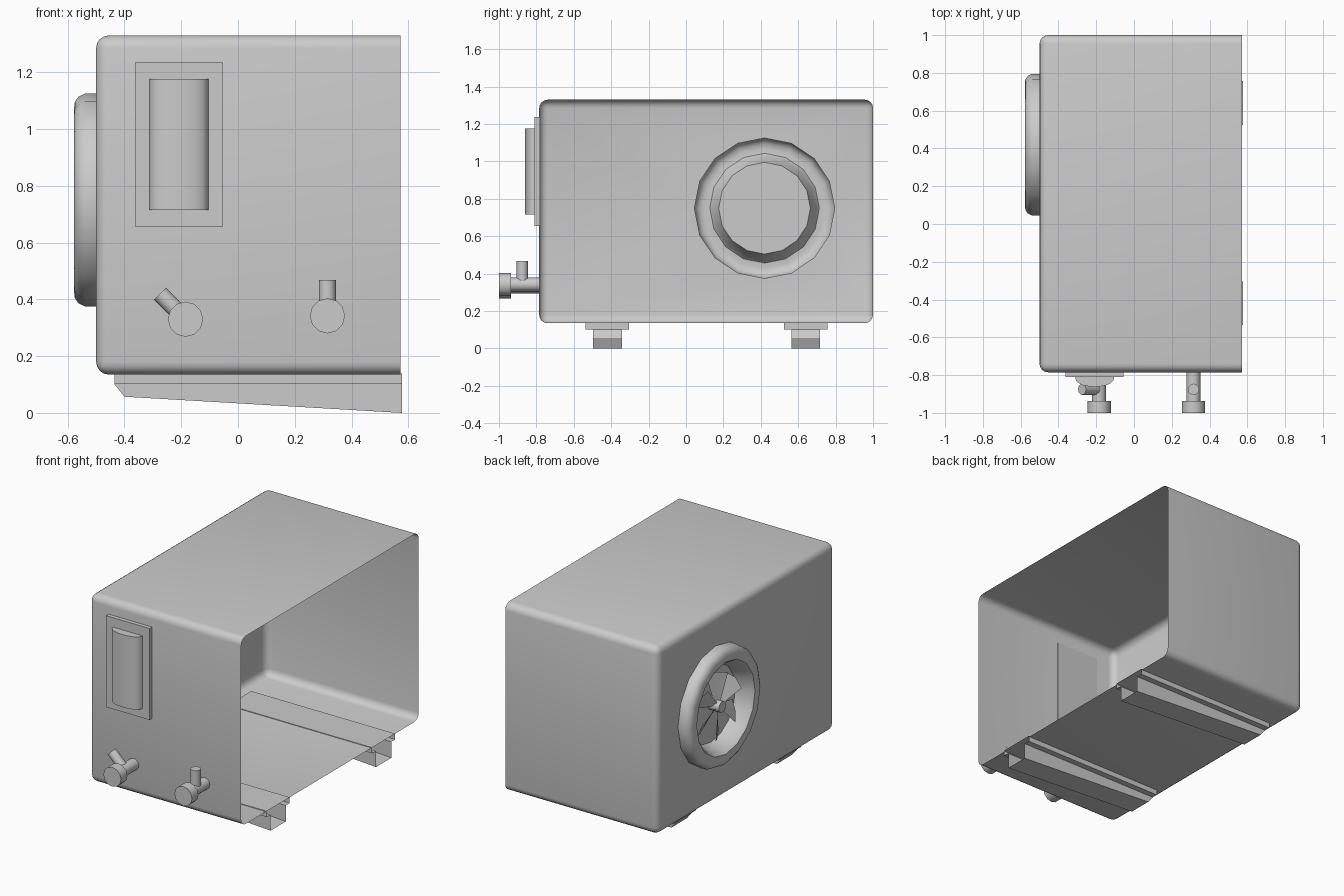
import bpy, bmesh
from math import sin, cos, pi, radians
from mathutils import Vector, Matrix

if "Cube" in bpy.data.objects:
    bpy.data.objects.remove(bpy.data.objects["Cube"])

grey = bpy.data.materials.new("plain_grey")
grey.use_nodes = True
grey.diffuse_color = (0.6, 0.6, 0.6, 1)
grey.node_tree.nodes["Principled BSDF"].inputs["Base Color"].default_value = (0.6, 0.6, 0.6, 1)


def make(name, bm, angle=35):
    bmesh.ops.remove_doubles(bm, verts=bm.verts, dist=0.0005)
    bmesh.ops.recalc_face_normals(bm, faces=bm.faces)
    mesh = bpy.data.meshes.new(name)
    bm.to_mesh(mesh)
    bm.free()
    mesh.materials.append(grey)
    obj = bpy.data.objects.new(name, mesh)
    bpy.context.collection.objects.link(obj)
    bpy.ops.object.select_all(action='DESELECT')
    obj.select_set(True)
    bpy.context.view_layer.objects.active = obj
    bpy.ops.object.shade_smooth_by_angle(angle=radians(angle))
    return obj


def add_box(bm, lo, hi):
    lo, hi = Vector(lo), Vector(hi)
    mat = Matrix.Translation((lo + hi) / 2) @ Matrix.Diagonal((*(hi - lo), 1))
    bmesh.ops.create_cube(bm, size=1, matrix=mat)


def add_rod(bm, start, end, radius, sides=12):
    start, end = Vector(start), Vector(end)
    axis = end - start
    mat = Matrix.Translation((start + end) / 2) @ axis.to_track_quat('Z', 'Y').to_matrix().to_4x4()
    bmesh.ops.create_cone(bm, cap_ends=True, segments=sides, radius1=radius,
                          radius2=radius, depth=axis.length, matrix=mat)


def loft(bm, sections):
    """Skin a list of closed sections that have equal point counts."""
    rows = [[bm.verts.new(p) for p in s] for s in sections]
    for a, b in zip(rows, rows[1:]):
        for i in range(len(a)):
            j = (i + 1) % len(a)
            bm.faces.new((a[i], a[j], b[j], b[i]))
    return rows


# Fan position on the -x wall
FAN_Y, FAN_Z, WALL_X, SIDES = 0.42, 0.75, -0.5, 16


def fan_circle(x, r):
    return [(x, FAN_Y + r * sin(2 * pi * i / SIDES), FAN_Z + r * cos(2 * pi * i / SIDES))
            for i in range(SIDES)]


# Casing: rounded thin shell, open on the +x side, with a round hole for the fan
bm = bmesh.new()
add_box(bm, (WALL_X, -0.785, 0.135), (0.572, 1.0, 1.33))
edges = [e for e in bm.edges if min(v.co.x for v in e.verts) < 0]
bmesh.ops.bevel(bm, geom=edges, offset=0.045, segments=4, profile=0.5, affect='EDGES')
bm.normal_update()
open_side = [f for f in bm.faces if f.normal.x > 0.9]
wall = [f for f in bm.faces if f.normal.x < -0.999]
rim = [e for f in wall for e in f.edges]
bmesh.ops.delete(bm, geom=open_side + wall, context='FACES_ONLY')
hole = [bm.verts.new(p) for p in fan_circle(WALL_X, 0.375)]
rim += [bm.edges.new((hole[i], hole[(i + 1) % SIDES])) for i in range(SIDES)]
bmesh.ops.triangle_fill(bm, edges=rim, use_beauty=True, normal=(-1, 0, 0))
make("casing", bm)

# Fan surround: rounded lip, flared throat and backing disc
bm = bmesh.new()
profile = [(WALL_X, 0.375), (-0.54, 0.375), (-0.562, 0.364), (-0.575, 0.345), (-0.578, 0.32),
           (-0.575, 0.293), (-0.56, 0.28), (-0.47, 0.245)]
rows = loft(bm, [fan_circle(x, r) for x, r in profile])
bm.faces.new(rows[-1])
make("fan_surround", bm, 40)

# Fan hub and pitched blades that widen towards the tip
bm = bmesh.new()
add_rod(bm, (-0.47, FAN_Y, FAN_Z), (-0.55, FAN_Y, FAN_Z), 0.035)
make("fan_hub", bm)
bm = bmesh.new()
BLADES = 6
for k in range(BLADES):
    turn = Matrix.Translation((-0.513, FAN_Y, FAN_Z)) @ Matrix.Rotation(2 * pi * k / BLADES, 4, 'X')
    root, tip = [], []
    for row, r, half, pitch in ((root, 0.03, 0.02, 45), (tip, 0.215, 0.07, 28)):
        for s in (-1, 0, 1):
            a = radians(pitch)
            droop = 0.02 * abs(s) if row is tip else 0
            row.append(bm.verts.new(turn @ Vector((s * half * sin(a), s * half * cos(a), r - droop))))
    for i in range(2):
        bm.faces.new((root[i], root[i + 1], tip[i + 1], tip[i]))
make("fan_blades", bm)

# Feet: hollow tapered channels with a wide flange, open at the +x end
for name, y in (("front_foot", -0.42), ("rear_foot", 0.64)):
    bm = bmesh.new()
    w, v, top, ledge = 0.116, 0.077, 0.139, 0.102
    sections = []
    for x, low in ((-0.436, ledge), (-0.4, 0.057), (0.577, 0.0)):
        half = [(w, top), (w, ledge), (v, ledge), (v, low)]
        outline = half + [(-a, b) for a, b in reversed(half)]
        sections.append([(x, y + a, b) for a, b in outline])
    rows = loft(bm, sections)
    bm.faces.new([rows[0][i] for i in (0, 1, 6, 7)])
    make(name, bm, 20)

# Front panel plate with a bulged cover
bm = bmesh.new()
add_box(bm, (-0.362, -0.81, 0.655), (-0.055, -0.781, 1.237))
make("panel_plate", bm)
bm = bmesh.new()
bulge = [(-0.208 - 0.104 * cos(t), -0.808 - 0.054 * sin(t) ** 0.8)
         for t in (pi * i / 10 for i in range(1, 10))]
bulge = [(-0.312, -0.808)] + bulge + [(-0.104, -0.808)]
rows = loft(bm, [[(x, y, z) for x, y in bulge] for z in (0.715, 1.177)])
for row in rows:
    bm.faces.new(row)
make("panel_cover", bm, 40)

# Valves: stem, round cap and a lever set at an angle
for name, x, z, tilt in (("right_valve", -0.185, 0.33, -45), ("left_valve", 0.315, 0.342, 0)):
    a = radians(tilt)
    bm = bmesh.new()
    add_rod(bm, (x, -0.784, z), (x, -0.94, z), 0.037)
    make(name + "_stem", bm)
    bm = bmesh.new()
    add_rod(bm, (x, -0.936, z), (x, -1.0, z), 0.062)
    make(name + "_cap", bm)
    bm = bmesh.new()
    add_rod(bm, (x, -0.875, z), (x + 0.127 * sin(a), -0.875, z + 0.127 * cos(a)), 0.03)
    make(name + "_lever", bm)
